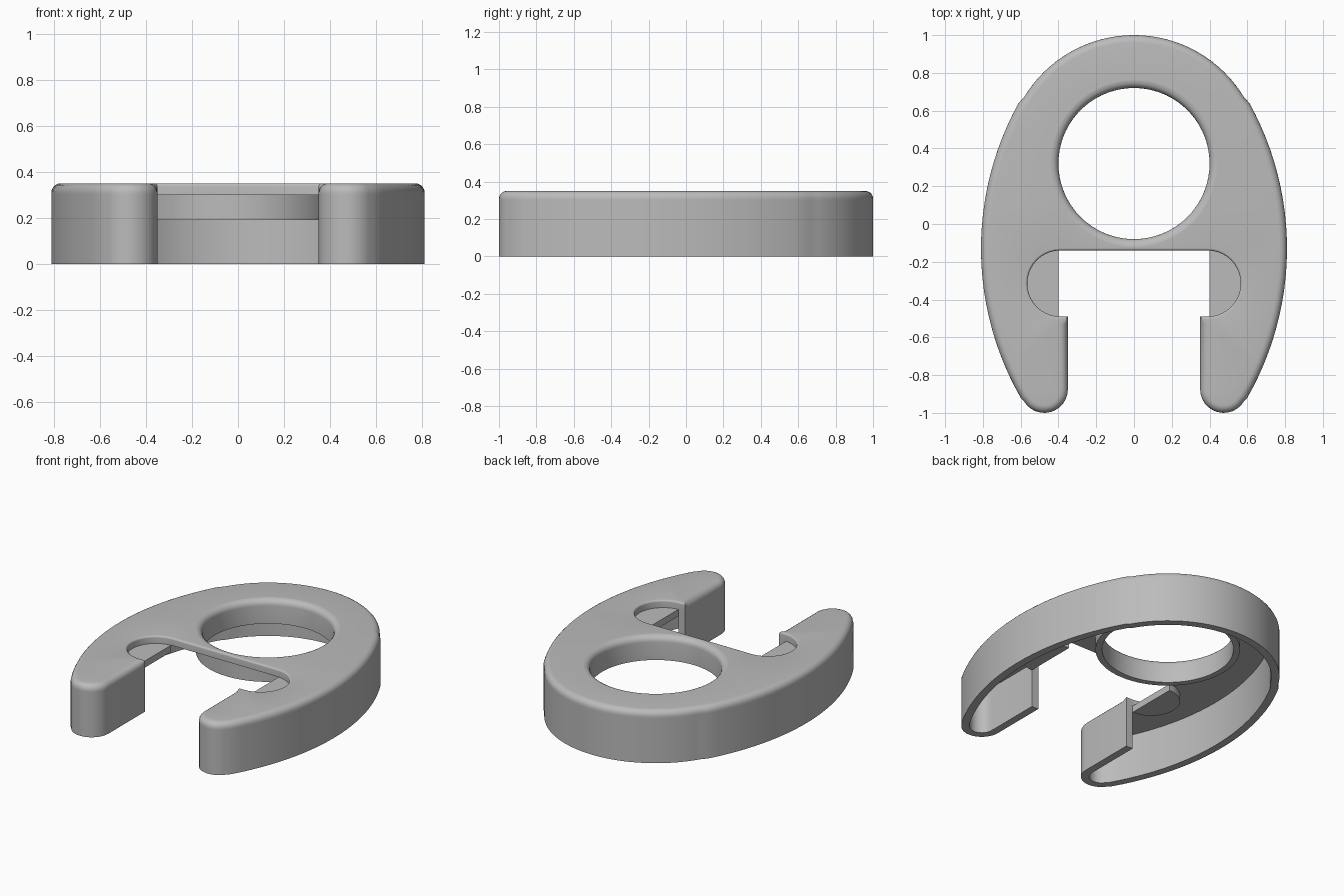
import bpy, bmesh
from math import sin, cos, radians, pi
from mathutils import Vector

if "Cube" in bpy.data.objects:
    bpy.data.objects.remove(bpy.data.objects["Cube"], do_unlink=True)

HEIGHT, PLATE_Z, RING_Z = 0.35, 0.30, 0.19
WALL, ROUND, HOLE_R, HOLE_Y = 0.05, 0.04, 0.40, 0.32

grey = bpy.data.materials.new("grey_plastic")
grey.use_nodes = True
colour = (0.5, 0.5, 0.5, 1)
grey.diffuse_color = colour
grey.node_tree.nodes["Principled BSDF"].inputs["Base Color"].default_value = colour


def arc(cx, cy, r, a, b, n):
    angles = [radians(a + (b - a) * i / n) for i in range(n + 1)]
    return [Vector((cx + r * cos(t), cy + r * sin(t))) for t in angles]


def mirrored(pts):
    return [Vector((-p.x, p.y)) for p in reversed(pts)]


def inset(pts, dists, closed=True):
    """Move each point to the left of the path by its own distance."""
    out, n = [], len(pts)
    for i, p in enumerate(pts):
        before = pts[i - 1] if closed or i else None
        after = pts[(i + 1) % n] if closed or i < n - 1 else None
        d1 = (p - before).normalized() if before else (after - p).normalized()
        d2 = (after - p).normalized() if after else d1
        n1, n2 = Vector((-d1.y, d1.x)), Vector((-d2.y, d2.x))
        out.append(p + (n1 + n2) * dists[i] / (1 + n1.dot(n2)))
    return out


def add_row(bm, pts, zs):
    return [bm.verts.new((p.x, p.y, z)) for p, z in zip(pts, zs)]


def skin(bm, rows, closed=True):
    for a, b in zip(rows, rows[1:]):
        n = len(a)
        for i in range(n if closed else n - 1):
            j = (i + 1) % n
            bm.faces.new((a[i], a[j], b[j], b[i]))


def loop_edges(bm, row):
    found = []
    for i, v in enumerate(row):
        w = row[i - 1]
        found.append(bm.edges.get((w, v)) or bm.edges.new((w, v)))
    return found


def finish(bm, name):
    bmesh.ops.recalc_face_normals(bm, faces=bm.faces)
    mesh = bpy.data.meshes.new(name)
    bm.to_mesh(mesh)
    bm.free()
    mesh.materials.append(grey)
    ob = bpy.data.objects.new(name, mesh)
    bpy.context.collection.objects.link(ob)
    bpy.ops.object.select_all(action="DESELECT")
    ob.select_set(True)
    bpy.context.view_layer.objects.active = ob
    bpy.ops.object.shade_smooth_by_angle(angle=radians(35))
    return ob


# Outline: inner prong edge, rounded tip, long side arc, round back
half = [Vector((0.35, -0.49)), Vector((0.35, -0.53))]
half += arc(0.475, -0.875, 0.125, -180, -31, 12)
half += arc(-0.78, -0.13, 1.59, -30, 29, 24)
half += arc(0, HOLE_Y, 0.68, 31, 90, 16)
outside = half + mirrored(half)[1:]

# Slot with a half-round pocket at each end
pocket = arc(0.39, -0.315, 0.175, 90, -90, 20)
slot = mirrored(pocket) + pocket
outline = outside + slot

# Top plate with rounded upper edge
radii = [ROUND] * len(outside) + [0.012] * len(slot)
radii[0] = radii[len(outside) - 1] = 0.012
bm = bmesh.new()
rows = [add_row(bm, outline, [PLATE_Z] * len(outline))]
for k in range(6):
    t = k / 5 * pi / 2
    rim = inset(outline, [r * (1 - cos(t)) for r in radii])
    rows.append(add_row(bm, rim, [HEIGHT - r * (1 - sin(t)) for r in radii]))
skin(bm, rows)
circle = arc(0, HOLE_Y, HOLE_R + ROUND, 0, 360, 72)[:-1]
for row, z in ((rows[0], PLATE_Z), (rows[-1], HEIGHT)):
    hole = add_row(bm, circle, [z] * len(circle))
    bmesh.ops.triangle_fill(bm, use_beauty=True,
                            edges=loop_edges(bm, row) + loop_edges(bm, hole))
finish(bm, "top_plate")

# Thin skirt wall, open underneath and ending at the slot
bm = bmesh.new()
inner = inset(outside, [WALL] * len(outside), closed=False)
rows = [add_row(bm, pts, [z] * len(pts)) for pts, z in
        ((outside, 0), (outside, PLATE_Z), (inner, PLATE_Z), (inner, 0))]
skin(bm, rows + rows[:1], closed=False)
for end in (0, -1):
    bm.faces.new([row[end] for row in rows])
finish(bm, "skirt_wall")

# Collar around the round hole
profile = [Vector((HOLE_R + ROUND, PLATE_Z)), Vector((HOLE_R + ROUND, RING_Z)),
           Vector((HOLE_R, RING_Z))]
profile += arc(HOLE_R + ROUND, HEIGHT - ROUND, ROUND, 180, 90, 5)
bm = bmesh.new()
rows = []
for p in profile:
    ring = arc(0, HOLE_Y, p.x, 0, 360, 72)[:-1]
    rows.append(add_row(bm, ring, [p.y] * len(ring)))
skin(bm, rows)
finish(bm, "hole_collar")

# Half-round pocket floors under the plate
seat = arc(0.40, -0.315, 0.176, 90, -90, 20)
for side, pts in (("left", seat), ("right", mirrored(seat))):
    bm = bmesh.new()
    rows = [add_row(bm, pts, [z] * len(pts)) for z in (PLATE_Z - 0.045, PLATE_Z)]
    skin(bm, rows)
    for row in rows:
        bm.faces.new(row)
    finish(bm, side + "_pocket_floor")
